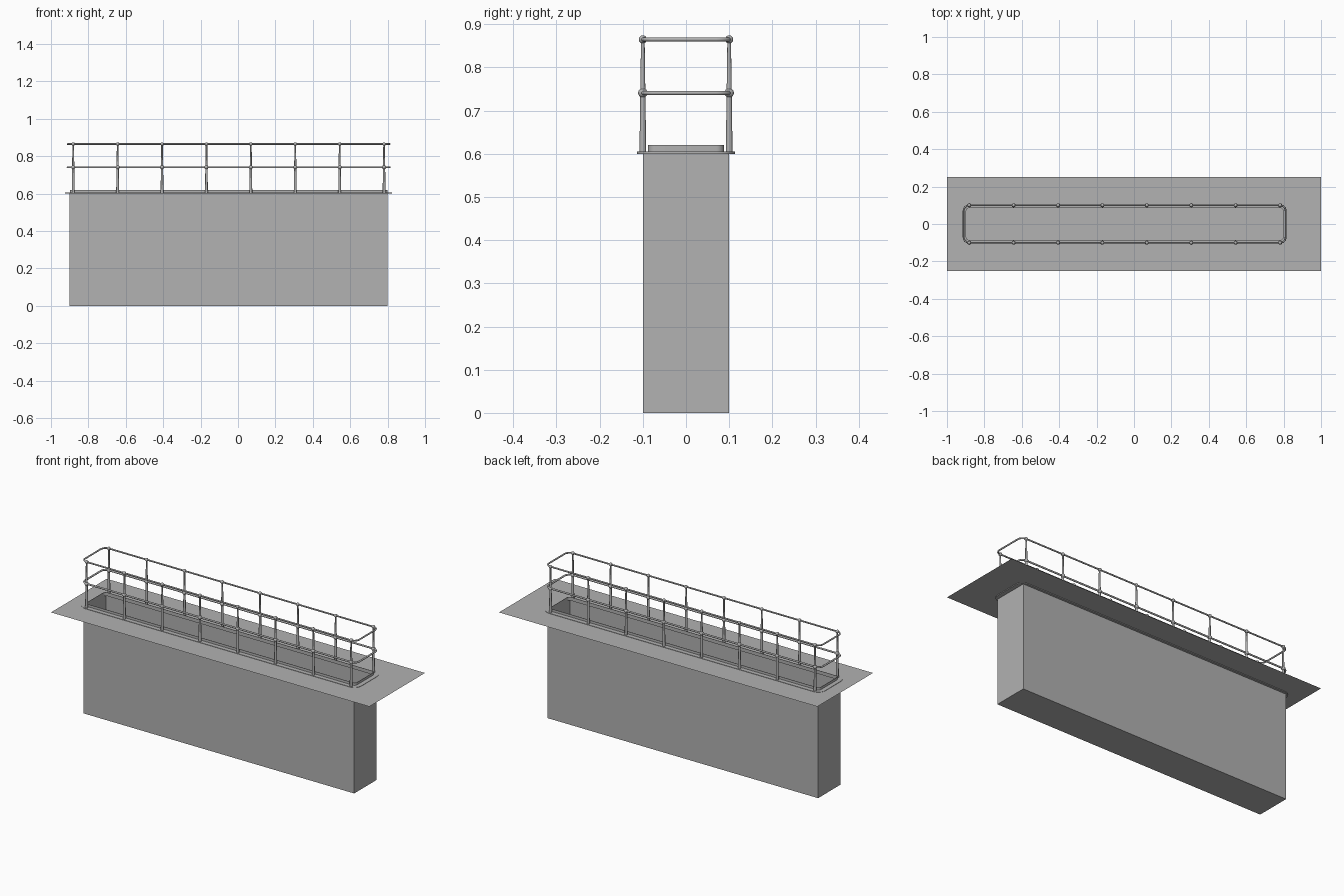
import bpy, bmesh, math
from mathutils import Vector, Matrix

cube = bpy.data.objects.get("Cube")
if cube:
    bpy.data.objects.remove(cube)

CX = -0.05                      # centre of the pit along x
GROUND = 0.604                  # ground level
PIT = (0.85, 0.1)               # pit half sizes
RAIL = (0.861, 0.1)             # railing half sizes
CORNER = 0.03
MID, TOP = 0.741, 0.865         # rail heights


def material(name, value):
    mat = bpy.data.materials.new(name)
    mat.use_nodes = True
    colour = (value, value, value, 1)
    mat.diffuse_color = colour
    mat.node_tree.nodes["Principled BSDF"].inputs["Base Color"].default_value = colour
    return mat


GREY = material("plain grey", 0.445)


def finish(name, bm, smooth=False, fix_normals=True):
    if fix_normals:
        bmesh.ops.recalc_face_normals(bm, faces=bm.faces)
    mesh = bpy.data.meshes.new(name)
    bm.to_mesh(mesh)
    bm.free()
    mesh.materials.append(GREY)
    obj = bpy.data.objects.new(name, mesh)
    bpy.context.collection.objects.link(obj)
    if smooth:
        bpy.ops.object.select_all(action='DESELECT')
        obj.select_set(True)
        bpy.context.view_layer.objects.active = obj
        bpy.ops.object.shade_smooth_by_angle(angle=math.radians(40))
    return obj


def rectangle(bm, cx, hx, hy, z):
    return [bm.verts.new((cx + sx * hx, sy * hy, z))
            for sx, sy in ((-1, -1), (1, -1), (1, 1), (-1, 1))]


def rounded_loop(offset, z, steps=6):
    """Rounded rectangle around the pit, grown outwards by offset."""
    points = []
    for i, (sx, sy) in enumerate(((1, 1), (-1, 1), (-1, -1), (1, -1))):
        centre = Vector((CX + sx * (RAIL[0] - CORNER), sy * (RAIL[1] - CORNER), z))
        for k in range(steps + 1):
            a = math.pi / 2 * (i + k / steps)
            points.append(centre + (CORNER + offset) * Vector((math.cos(a), math.sin(a), 0)))
    return points


def sweep(name, profile):
    """Carry a closed (offset, height) profile round the pit."""
    bm = bmesh.new()
    rings = [[bm.verts.new(p) for p in rounded_loop(o, z)] for o, z in profile]
    for a, b in zip(rings, rings[1:] + rings[:1]):
        for i in range(len(a)):
            j = (i + 1) % len(a)
            bm.faces.new((a[i], a[j], b[j], b[i]))
    return finish(name, bm, True)


def circle(radius, z, sides=10):
    return [(radius * math.cos(2 * math.pi * k / sides),
             z + radius * math.sin(2 * math.pi * k / sides)) for k in range(sides)]


# Ground sheet with the pit opening
bm = bmesh.new()
outer = rectangle(bm, 0, 1, 0.25, GROUND)
inner = rectangle(bm, CX, *PIT, GROUND)
for i in range(4):
    j = (i + 1) % 4
    bm.faces.new((outer[i], outer[j], inner[j], inner[i]))
finish("ground_sheet", bm, fix_normals=False)

# Open-topped pit
bm = bmesh.new()
low = rectangle(bm, CX, *PIT, 0)
high = rectangle(bm, CX, *PIT, GROUND)
bm.faces.new(low[::-1])
for i in range(4):
    j = (i + 1) % 4
    bm.faces.new((low[i], low[j], high[j], high[i]))
finish("pit_shell", bm, fix_normals=False)

# Angle-section kerb: flat flange with an upright inner lip
sweep("kerb_angle", [(-0.014, 0.6), (0.013, 0.6), (0.013, 0.606),
                     (-0.012, 0.606), (-0.012, 0.62), (-0.014, 0.62)])

# Handrails
sweep("middle_rail", circle(0.005, MID))
sweep("top_rail", circle(0.0045, TOP))

# Tapered posts with ball joints, in two mirrored rows
posts, balls = bmesh.new(), bmesh.new()
reach = RAIL[0] - CORNER
for n in range(8):
    x = CX - reach + 2 * reach * n / 7
    for side in (-1, 1):
        y = side * RAIL[1]
        bmesh.ops.create_cone(posts, cap_ends=True, segments=12,
                              radius1=0.0078, radius2=0.0042, depth=TOP - GROUND,
                              matrix=Matrix.Translation((x, y, (TOP + GROUND) / 2)))
        for z, radius in ((MID, 0.011), (TOP, 0.0095)):
            bmesh.ops.create_uvsphere(balls, u_segments=14, v_segments=8, radius=radius,
                                      matrix=Matrix.Translation((x, y, z)))
finish("railing_posts", posts, True)
finish("ball_joints", balls, True)
